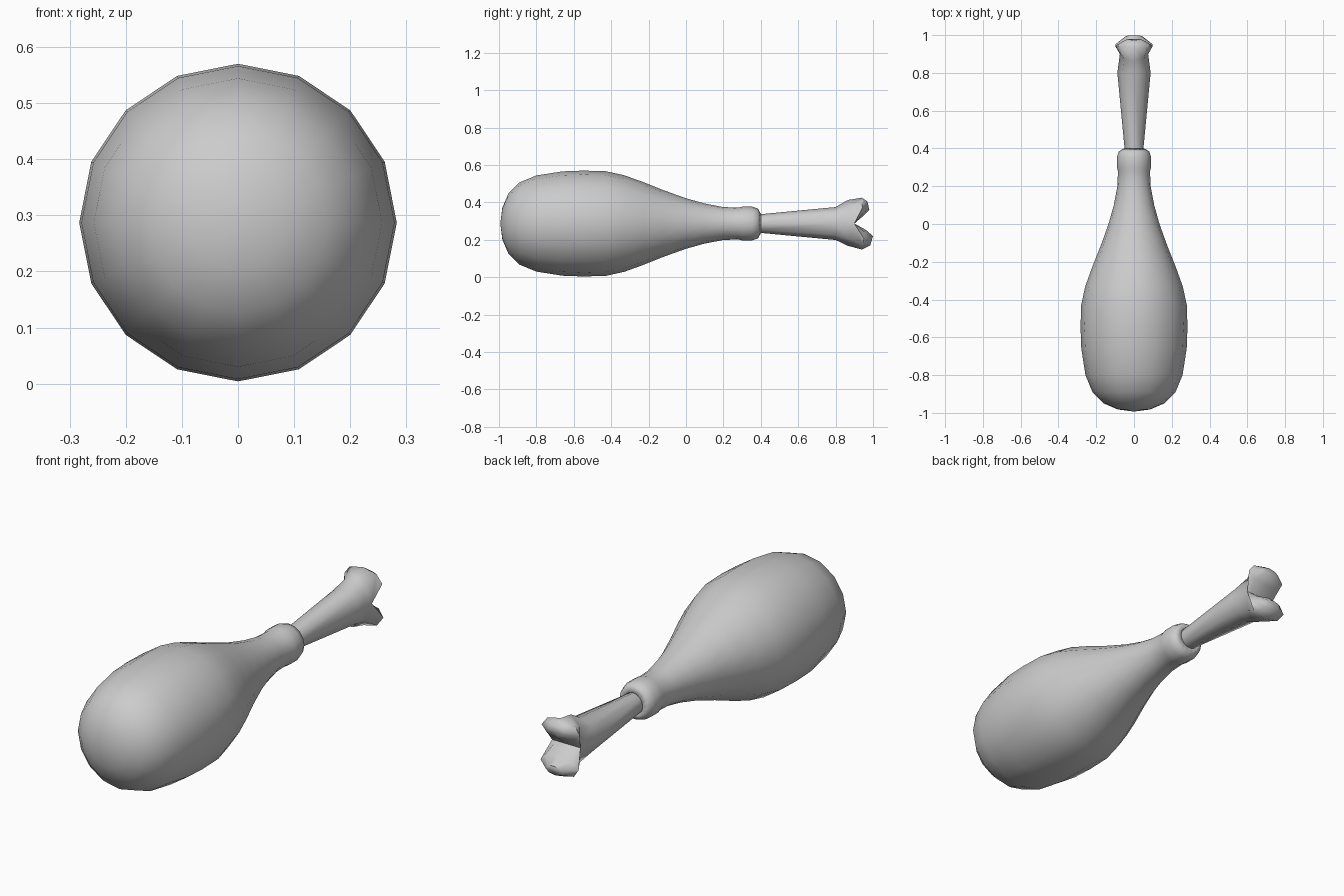
import bpy, bmesh, math

if "Cube" in bpy.data.objects:
    bpy.data.objects.remove(bpy.data.objects["Cube"])

CZ = 0.287  # height of the long axis


def finish(bm, name):
    bmesh.ops.remove_doubles(bm, verts=bm.verts, dist=0.0005)
    bmesh.ops.recalc_face_normals(bm, faces=bm.faces)
    me = bpy.data.meshes.new(name)
    bm.to_mesh(me)
    bm.free()
    ob = bpy.data.objects.new(name, me)
    bpy.context.collection.objects.link(ob)
    for p in me.polygons:
        p.use_smooth = True
    return ob


def bridge(bm, a, b, count=None):
    n = len(a)
    for i in range(count or n):
        j = (i + 1) % n
        bm.faces.new((a[i], a[j], b[j], b[i]))


def lathe(bm, profile, sides):
    rings = []
    for y, r in profile:
        rings.append([bm.verts.new((r * math.cos(2 * math.pi * i / sides), y,
                                    CZ + r * math.sin(2 * math.pi * i / sides)))
                      for i in range(sides)])
    for a, b in zip(rings, rings[1:]):
        bridge(bm, a, b)
    return rings


# meat, turned around the y axis with a rolled cuff at the bone
bm = bmesh.new()
rings = lathe(bm, [(-.982, .085), (-.95, .16), (-.89, .22), (-.80, .257),
                   (-.66, .279), (-.55, .283), (-.43, .28), (-.33, .258),
                   (-.23, .222), (-.12, .178), (0, .135), (.10, .107),
                   (.20, .088), (.28, .085), (.30, .09), (.355, .09),
                   (.385, .08), (.40, .052), (.37, .045)], 16)
tip = bm.verts.new((0, -.993, CZ))
for i in range(16):
    bm.faces.new((rings[0][i], tip, rings[0][(i + 1) % 16]))
finish(bm, "meat")

# bone shaft
bm = bmesh.new()
lathe(bm, [(.34, .044), (.40, .05), (.80, .088)], 8)


# forked knuckle: each ring is (outer y,z), (inner y,z), half width, side level
def knob(sections):
    rings = []
    for (yo, zo), (yi, zi), w, s in sections:
        ring = []
        for i in range(8):
            a = i * math.pi / 4
            sn = math.sin(a)
            t = s + (1 - s) * sn if sn >= 0 else s + s * sn
            ring.append(bm.verts.new((w * math.cos(a), yi + (yo - yi) * t,
                                      zi + (zo - zi) * t)))
        rings.append(ring)
    bridge(bm, rings[0], rings[1], 4)
    for a, b in zip(rings[1:], rings[2:]):
        bridge(bm, a, b)
    bm.faces.new(rings[-1])
    # drop the unused inner points of the root ring
    bmesh.ops.delete(bm, geom=rings[0][5:], context='VERTS')


knob([((.80, CZ + .088), (.80, CZ), .088, 0),
      ((.865, .413), (.90, CZ), .075, 0),
      ((.94, .425), (.945, .325), .10, .45),
      ((.97, .405), (.98, .36), .045, .5)])
knob([((.80, CZ - .088), (.80, CZ), .088, 0),
      ((.865, .168), (.90, CZ), .075, 0),
      ((.94, .148), (.96, .254), .10, .45),
      ((.985, .17), (1.0, .22), .045, .5)])
bone = finish(bm, "bone")

# smooth shading, crisp at the knuckle edges
bpy.context.view_layer.objects.active = bone
bone.select_set(True)
bpy.ops.object.shade_smooth_by_angle(angle=math.radians(60))
